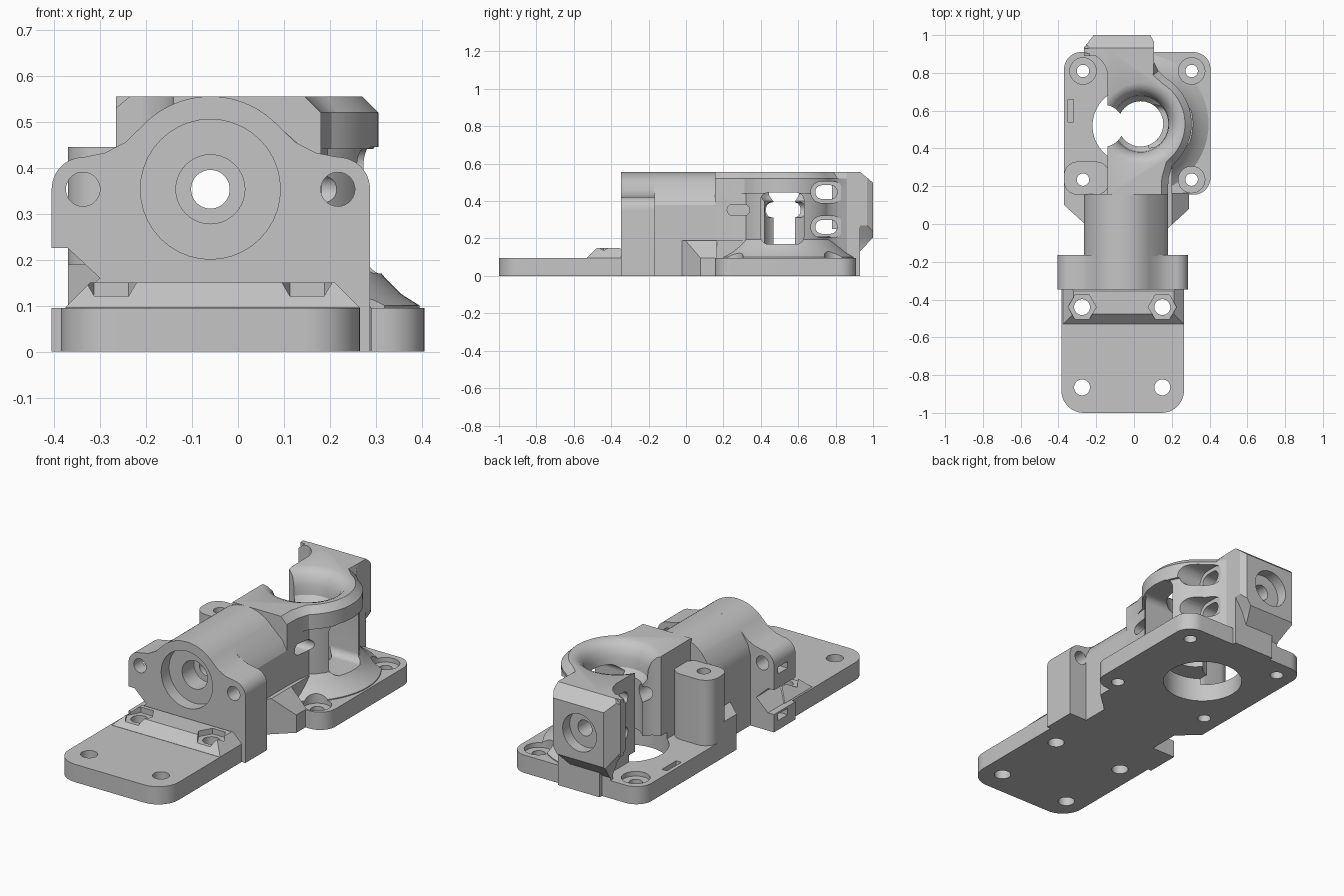
import bpy, bmesh
from math import sin, cos, pi, radians

if "Cube" in bpy.data.objects:
    bpy.data.objects.remove(bpy.data.objects["Cube"])

grey = bpy.data.materials.new("plain grey")
grey.use_nodes = True
grey.diffuse_color = (0.56, 0.56, 0.56, 1)
grey.node_tree.nodes["Principled BSDF"].inputs["Base Color"].default_value = grey.diffuse_color

AXES = {"x": lambda u, v, w: (w, u, v),
        "y": lambda u, v, w: (u, w, v),
        "z": lambda u, v, w: (u, v, w)}


def finish(bm, name):
    bmesh.ops.recalc_face_normals(bm, faces=bm.faces)
    mesh = bpy.data.meshes.new(name)
    bm.to_mesh(mesh)
    bm.free()
    mesh.materials.append(grey)
    ob = bpy.data.objects.new(name, mesh)
    bpy.context.collection.objects.link(ob)
    return ob


def prism(name, pts, a, b, axis="z", bevel=None, width=0.03):
    """Extrude a 2D outline along an axis; optionally chamfer edges picked by a rule."""
    bm = bmesh.new()
    low = [bm.verts.new(AXES[axis](u, v, a)) for u, v in pts]
    high = [bm.verts.new(AXES[axis](u, v, b)) for u, v in pts]
    bm.faces.new(low)
    bm.faces.new(high)
    for i in range(len(pts)):
        j = (i + 1) % len(pts)
        bm.faces.new((low[i], low[j], high[j], high[i]))
    bmesh.ops.recalc_face_normals(bm, faces=bm.faces)
    if bevel:
        edges = [e for e in bm.edges if all(bevel(v.co) for v in e.verts)]
        bmesh.ops.bevel(bm, geom=edges, offset=width, segments=1, affect="EDGES")
    return finish(bm, name)


def arc(cx, cy, r, a0, a1, n=12):
    return [(cx + r * cos(radians(a0 + (a1 - a0) * i / n)),
             cy + r * sin(radians(a0 + (a1 - a0) * i / n))) for i in range(n + 1)]


def rounded(x0, x1, y0, y1, r):
    return (arc(x1 - r, y1 - r, r, 0, 90) + arc(x0 + r, y1 - r, r, 90, 180)
            + arc(x0 + r, y0 + r, r, 180, 270) + arc(x1 - r, y0 + r, r, 270, 360))


def rect(x0, x1, y0, y1):
    return [(x0, y0), (x1, y0), (x1, y1), (x0, y1)]


def rod(u, v, r, a, b, axis="z", n=40):
    return prism("cutter", arc(u, v, r, 0, 360 - 360 / n, n - 1), a, b, axis)


def slot(u, v, half, r, a, b):
    pts = arc(u + half, v, r, -90, 90) + arc(u - half, v, r, 90, 270)
    return prism("cutter", pts, a, b, "x")


def lathe(name, profile, cx, cy):
    """Section of (radius, height) points revolved about a vertical axis."""
    bm = bmesh.new()
    n = 56
    rings = [[bm.verts.new((cx + r * cos(2 * pi * i / n), cy + r * sin(2 * pi * i / n), z))
              for i in range(n)] for r, z in profile]
    bm.faces.new(rings[0])
    bm.faces.new(rings[-1])
    for p, q in zip(rings, rings[1:]):
        for i in range(n):
            bm.faces.new((p[i], p[i - 1], q[i - 1], q[i]))
    return finish(bm, name)


def cut(cutter, *parts):
    for ob in parts:
        mod = ob.modifiers.new("cut", "BOOLEAN")
        mod.operation, mod.solver, mod.object = "DIFFERENCE", "EXACT", cutter
        bpy.context.view_layer.objects.active = ob
        bpy.ops.object.modifier_apply(modifier=mod.name)
    bpy.data.objects.remove(cutter)


AX, AZ = -0.06, 0.353      # long bore axis
CX, CY = 0.02, 0.53        # centre of the rear ring

# Front mounting plate with chamfered ledge
front_plate = prism("front_plate", arc(0.145, -0.88, 0.12, 270, 360)
                    + [(0.265, -0.3), (-0.385, -0.3)] + arc(-0.265, -0.88, 0.12, 180, 270), 0, 0.095)
ledge = prism("front_ledge", rect(-0.375, 0.265, -0.53, -0.3), 0.05, 0.15,
              bevel=lambda c: c.z > 0.14, width=0.054)

# Clamp flange with two ears
flange = prism("clamp_flange",
               [(-0.405, 0), (0.287, 0)] + arc(0.217, AZ, 0.07, 0, 90)
               + [(0.17, 0.432), (0.125, 0.455)] + arc(AX, AZ, 0.202, 45, 135, 24)
               + [(-0.245, 0.455), (-0.29, 0.432)] + arc(-0.335, AZ, 0.07, 90, 180)
               + [(-0.405, 0.225), (-0.37, 0.225), (-0.30, 0.16), (-0.37, 0.095), (-0.405, 0.095)],
               -0.347, -0.165, "y")

# Barrel between flange and ring
barrel = prism("barrel", [(-0.265, 0), (0.18, 0), (0.18, 0.38), (0.155, 0.43)]
               + arc(AX, AZ, 0.202, 42, 138, 24) + [(-0.25, 0.43), (-0.265, 0.38)], -0.17, 0.16, "y")

# Rear mounting plate, side wedges and corner post
rear_plate = prism("rear_plate", rounded(-0.37, 0.405, 0.155, 0.91, 0.09), 0, 0.095)
wedge_right = prism("side_wedge_right", [(0.17, 0), (0.29, 0), (0.29, 0.095), (0.2, 0.19), (0.17, 0.19)],
                    -0.03, 0.165, "y")
cut(prism("cutter", [(0.15, -0.05), (0.33, 0.115), (0.33, -0.05)], -0.1, 0.3), wedge_right)
wedge_left = prism("side_wedge_left", [(-0.26, 0), (-0.37, 0.1), (-0.37, 0.24), (-0.26, 0.24)], 0, 0.19)
post = prism("corner_post", rounded(-0.37, -0.13, 0.155, 0.33, 0.07), 0, 0.445)


# Ring housing: lower wall, chamfered rim and sloped skirt
def housing(r):
    return ([(-0.14, 0.155), (0.18, 0.155), (0.182, 0.24)] + arc(CX, CY, r, -50, 58, 28)
            + [(0.13, 0.81), (0.105, 0.86), (0.105, 0.93), (-0.14, 0.93)])


wall = prism("ring_wall", housing(0.272), 0, 0.44)
rim = prism("ring_rim", housing(0.285), 0.44, 0.555,
            bevel=lambda c: c.z > 0.55 and c.x > 0 and c.y < 0.9, width=0.035)
shoulder = prism("ring_shoulder", rect(-0.14, 0.2, 0.155, 0.4), 0, 0.19)
skirt = lathe("ring_skirt", [(0.375, 0.08), (0.375, 0.1), (0.335, 0.125), (0.3, 0.16), (0.26, 0.21)], CX, CY)

# Rear boss on a narrow pillar, chamfered all round its end
boss = prism("rear_boss", [(-0.19, 0), (0.03, 0), (0.03, 0.12), (0.06, 0.2), (0.105, 0.27), (0.105, 0.555),
                           (-0.235, 0.555), (-0.265, 0.53), (-0.265, 0.27), (-0.22, 0.2), (-0.19, 0.12)],
             0.89, 1.0, "y")
cut(prism("cutter", [(0.91, -0.1), (0.91, 0.11), (1.01, 0.215), (1.1, 0.215), (1.1, -0.1)], -0.5, 0.5, "x"), boss)
cut(prism("cutter", [(0.92, 0.565), (1.01, 0.49), (1.01, 0.6)], -0.5, 0.5, "x"), boss)
cut(prism("cutter", [(-0.28, 0.915), (-0.205, 1.01), (-0.3, 1.01)], -0.1, 0.7), boss)
cut(prism("cutter", [(0.115, 0.95), (0.08, 1.01), (0.2, 1.01)], -0.1, 0.7), boss)
fillet = prism("boss_fillet", [(-0.13, 0.93), (-0.265, 0.93)] + arc(-0.265, 0.78, 0.125, 90, 0), 0.25, 0.555)

ring = [wall, rim, shoulder, skirt]

# Open left side of the ring, main bore and idler groove
cut(prism("cutter", rect(-0.6, -0.14, 0.1, 0.95), 0.0, 0.7), skirt)
bore = [(0.12, -0.1), (0.12, 0.4), (0.145, 0.43), (0.15, 0.48), (0.165, 0.52), (0.19, 0.545), (0.23, 0.56), (0.23, 0.7)]
cut(lathe("cutter", bore, 0.035, CY), *ring)
cut(rod(-0.165, 0.52, 0.112, 0.095, 0.7), *ring)
cut(rod(-0.02, 0.52, 0.2, -0.1, 0.13), rear_plate, *ring)

# Side window, cross slots and small side hole
cut(prism("cutter", rounded(0.4, 0.63, 0.17, 0.445, 0.04), 0.08, 0.6, "x"), *ring)
cut(prism("cutter", rounded(0.45, 0.6, 0.32, 0.39, 0.03), -0.3, 0.1, "x"), wall)
for z in (0.262, 0.448):
    cut(slot(0.75, z, 0.022, 0.037, -0.5, 0.5), wall, rim)
    cut(slot(0.755, z, 0.03, 0.058, 0.12, 0.5), wall, rim)
cut(slot(0.28, AZ, 0.03, 0.03, 0.0, 0.5), wall)

# Long bore with stepped front and rear seats
cut(rod(AX, AZ, 0.042, -0.6, 1.2, "y"), flange, barrel, wall, rim, boss)
cut(rod(AX, AZ, 0.152, -0.6, -0.28, "y"), flange)
cut(rod(AX, AZ, 0.075, -0.6, -0.18, "y"), flange)
cut(rod(-0.07, AZ, 0.1, 0.94, 1.2, "y"), boss)

# Ear holes and nut slots
for x in (-0.337, 0.217):
    cut(rod(x, AZ, 0.037, -0.6, 0.0, "y"), flange)
for z in (0.05, 0.3):
    cut(prism("cutter", rect(-0.28, -0.2, z, z + 0.035), -0.5, -0.36, "x"), flange)
cut(prism("cutter", rect(-0.35, -0.32, 0.54, 0.66), 0.04, 0.2), rear_plate)

# Front plate holes and hexagonal nut pockets
for x in (-0.275, 0.15):
    for y in (-0.865, -0.44):
        cut(rod(x, y, 0.042, -0.1, 0.3), front_plate, ledge)
    cut(rod(x, -0.44, 0.075, 0.12, 0.3, n=6), ledge)

# Rear plate screw holes with counterbores
for x in (-0.27, 0.305):
    for y in (0.235, 0.81):
        cut(rod(x, y, 0.033, -0.1, 0.7), rear_plate, post, wedge_left)
        if (x, y) != (-0.27, 0.235):
            cut(rod(x, y, 0.07, 0.07, 0.16), rear_plate, wall, shoulder, skirt, wedge_right)

# Smooth curved walls, keep machined edges sharp
parts = [front_plate, ledge, flange, barrel, rear_plate, wedge_right, wedge_left, post, boss, fillet] + ring
bpy.ops.object.select_all(action="DESELECT")
for ob in parts:
    ob.select_set(True)
bpy.context.view_layer.objects.active = parts[0]
bpy.ops.object.shade_smooth_by_angle(angle=radians(25))
